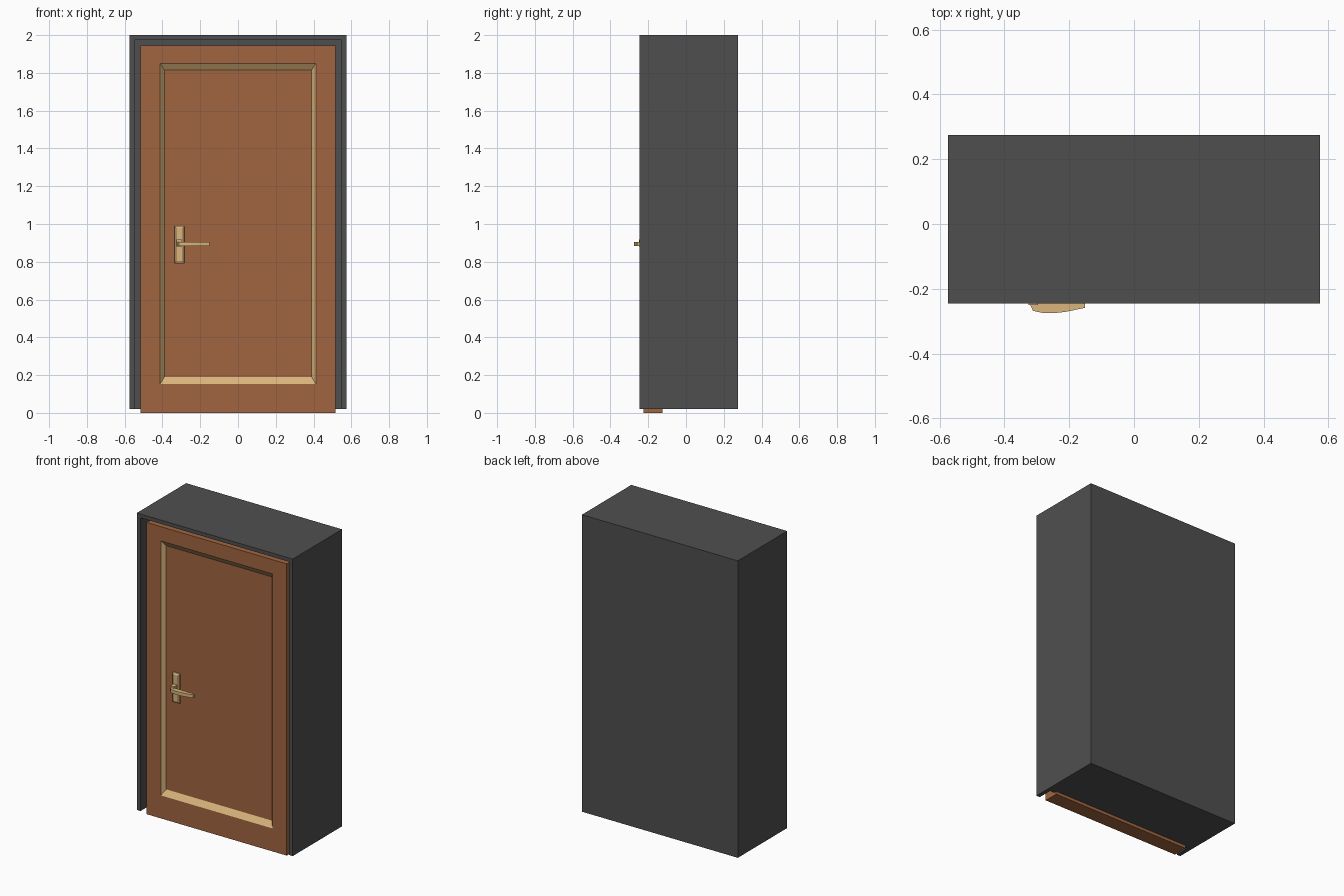
import bpy, bmesh

if "Cube" in bpy.data.objects:
    bpy.data.objects.remove(bpy.data.objects["Cube"])


def material(name, rgb):
    m = bpy.data.materials.new(name)
    m.diffuse_color = (*rgb, 1)
    m.use_nodes = True
    m.node_tree.nodes["Principled BSDF"].inputs["Base Color"].default_value = m.diffuse_color
    return m


GREY = material("dark grey", (0.078, 0.078, 0.078))
BROWN = material("brown wood", (0.355, 0.130, 0.050))
TAN = material("pale brass", (0.70, 0.46, 0.20))


def finish(name, bm, mats):
    bmesh.ops.recalc_face_normals(bm, faces=bm.faces)
    me = bpy.data.meshes.new(name)
    bm.to_mesh(me)
    bm.free()
    for m in mats:
        me.materials.append(m)
    ob = bpy.data.objects.new(name, me)
    bpy.context.collection.objects.link(ob)
    return ob


def ring_solid(name, rings, mats, slots=None):
    """Rectangles (x0, x1, z0, z1, y) skinned in order and capped at both ends."""
    bm = bmesh.new()
    loops = [[bm.verts.new(p) for p in ((a, y, c), (b, y, c), (b, y, d), (a, y, d))]
             for a, b, c, d, y in rings]
    bm.faces.new(loops[0])
    bm.faces.new(loops[-1])
    for i, (p, q) in enumerate(zip(loops, loops[1:])):
        for k in range(4):
            n = (k + 1) % 4
            f = bm.faces.new((p[k], p[n], q[n], q[k]))
            f.material_index = slots[i] if slots else 0
    return finish(name, bm, mats)


def box(name, x0, x1, y0, y1, z0, z1, mat):
    return ring_solid(name, [(x0, x1, z0, z1, y1), (x0, x1, z0, z1, y0)], [mat])


# Casing block with a doorway recess open at the front and bottom
casing = box("door_casing", -0.575, 0.575, -0.245, 0.275, 0.02, 2.0, GREY)
cutter = box("recess_cutter", -0.548, 0.548, -0.35, -0.145, -0.1, 1.975, GREY)
cutter.hide_render = True
cutter.hide_viewport = True
cut = casing.modifiers.new("recess", 'BOOLEAN')
cut.operation = 'DIFFERENCE'
cut.solver = 'EXACT'
cut.object = cutter

# Door leaf with sunken panel and brass-coloured sloping border
ring_solid("door_leaf", [
    (-0.517, 0.517, 0.0, 1.945, -0.125),
    (-0.517, 0.517, 0.0, 1.945, -0.225),
    (-0.412, 0.412, 0.153, 1.850, -0.225),
    (-0.390, 0.390, 0.190, 1.815, -0.200),
], [BROWN, TAN], [0, 0, 1])

# Handle plate with bevelled rim
ring_solid("handle_plate", [
    (-0.336, -0.283, 0.792, 0.990, -0.198),
    (-0.336, -0.283, 0.792, 0.990, -0.210),
    (-0.328, -0.291, 0.803, 0.980, -0.216),
], [TAN])

# Handle stem
box("handle_stem", -0.325, -0.297, -0.250, -0.212, 0.882, 0.917, TAN)

# Lever: curved plan profile extruded upward
profile = [(-0.318, -0.242), (-0.320, -0.250), (-0.312, -0.268), (-0.285, -0.274),
           (-0.245, -0.275), (-0.210, -0.271), (-0.152, -0.259), (-0.152, -0.243)]
bm = bmesh.new()
low = bm.faces.new([bm.verts.new((x, y, 0.884)) for x, y in profile])
top = bmesh.ops.extrude_face_region(bm, geom=[low])["geom"]
bmesh.ops.translate(bm, vec=(0, 0, 0.022),
                    verts=[v for v in top if isinstance(v, bmesh.types.BMVert)])
finish("handle_lever", bm, [TAN])
